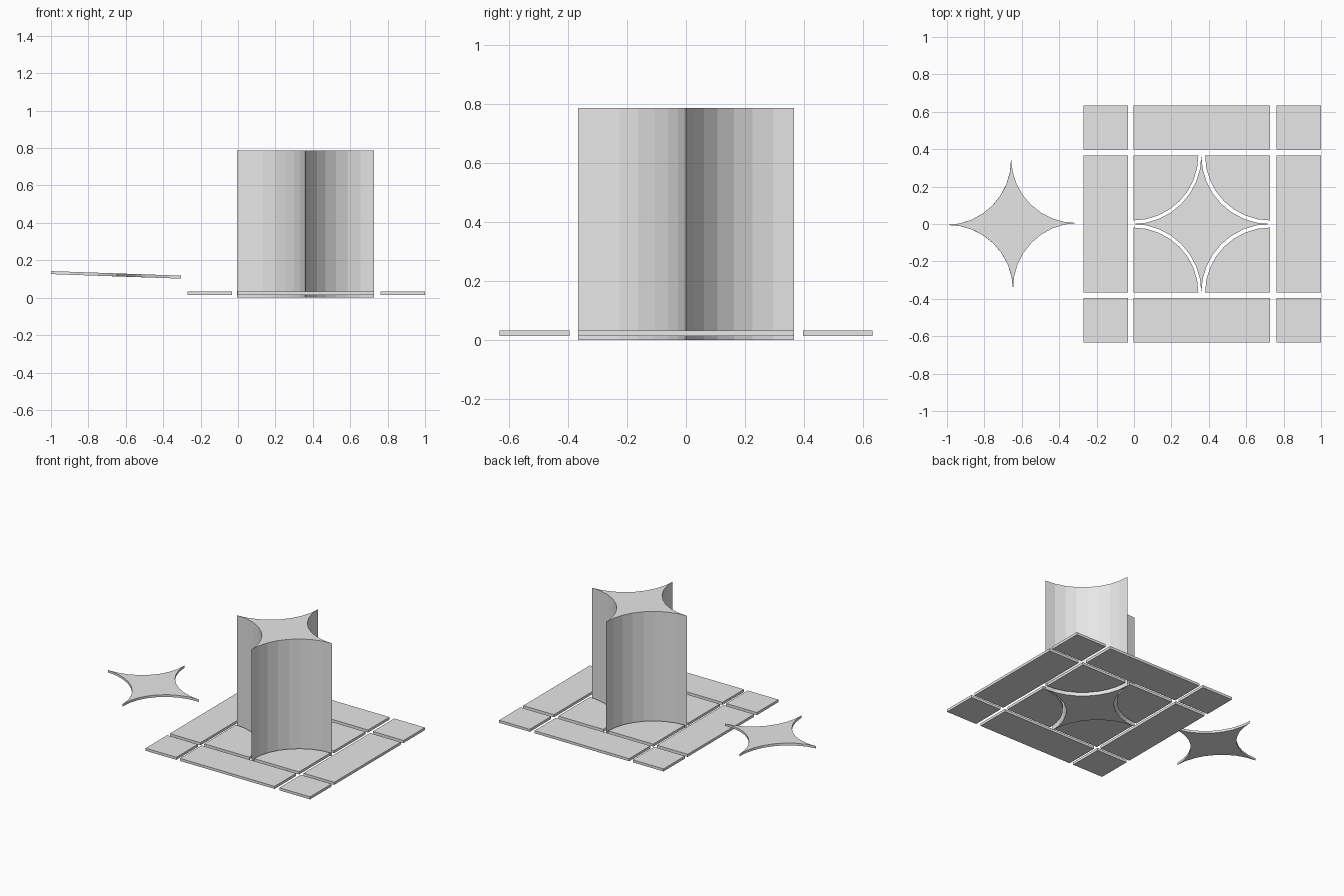
import bpy
import bmesh
from math import sin, cos, pi, radians

if "Cube" in bpy.data.objects:
    bpy.data.objects.remove(bpy.data.objects["Cube"], do_unlink=True)

grey = bpy.data.materials.new("light grey")
grey.use_nodes = True
grey.diffuse_color = (0.8, 0.8, 0.8, 1)
grey.node_tree.nodes["Principled BSDF"].inputs["Base Color"].default_value = (0.8, 0.8, 0.8, 1)

ARC_STEPS = 8
TILE_Z, TILE_H = 0.014, 0.018


def prism(name, outline, z, height):
    """Extrude a flat counter-clockwise outline upwards into a closed solid."""
    bm = bmesh.new()
    face = bm.faces.new([bm.verts.new((x, y, z)) for x, y in outline])
    top = bmesh.ops.extrude_face_region(bm, geom=[face])
    verts = [v for v in top["geom"] if isinstance(v, bmesh.types.BMVert)]
    bmesh.ops.translate(bm, verts=verts, vec=(0, 0, height))
    bmesh.ops.recalc_face_normals(bm, faces=bm.faces)
    mesh = bpy.data.meshes.new(name)
    bm.to_mesh(mesh)
    bm.free()
    mesh.materials.append(grey)
    obj = bpy.data.objects.new(name, mesh)
    bpy.context.collection.objects.link(obj)
    return obj


def arc(cx, cy, r, start, end):
    """Points along a circular arc, angles in quarter turns."""
    angles = [(start + (end - start) * i / ARC_STEPS) * pi / 2 for i in range(ARC_STEPS + 1)]
    return [(cx + r * cos(a), cy + r * sin(a)) for a in angles]


def star(r):
    """Four-pointed outline made of concave quarter arcs."""
    points = []
    for q, (sx, sy) in enumerate([(1, 1), (-1, 1), (-1, -1), (1, -1)]):
        # the final point of each arc is the first of the next
        points += arc(sx * r, sy * r, r, q + 3, q + 2)[:-1]
    return points


# Tall star-shaped column
column = prism("star_column", star(0.366), 0, 0.788)
column.location = (0.36, 0, 0)

# Loose star plate, slightly tilted
plate = prism("loose_star_plate", star(0.348), -0.008, 0.016)
plate.location = (-0.652, 0, 0.122)
plate.rotation_euler = (0, radians(2), radians(0.85))

# Quarter-disc tiles filling the corners around the column
for name, sx, sy, q in [("back_left", 1, 1, 2), ("back_right", -1, 1, 3),
                        ("front_right", -1, -1, 0), ("front_left", 1, -1, 1)]:
    cx, cy = 0.362 + sx * 0.366, sy * 0.367
    outline = [(cx, cy)] + arc(cx, cy, 0.348, q, q + 1)
    prism("quarter_tile_" + name, outline, TILE_Z, TILE_H)

# Border tiles: a three by three grid without its centre
columns = [("right", -0.27, -0.033), ("middle", -0.004, 0.726), ("left", 0.763, 1.0)]
rows = [("front", -0.633, -0.396), ("middle", -0.367, 0.367), ("back", 0.397, 0.633)]
for cname, x0, x1 in columns:
    for rname, y0, y1 in rows:
        if cname == rname:
            continue
        prism("border_tile_" + rname + "_" + cname,
              [(x0, y0), (x1, y0), (x1, y1), (x0, y1)], TILE_Z, TILE_H)
